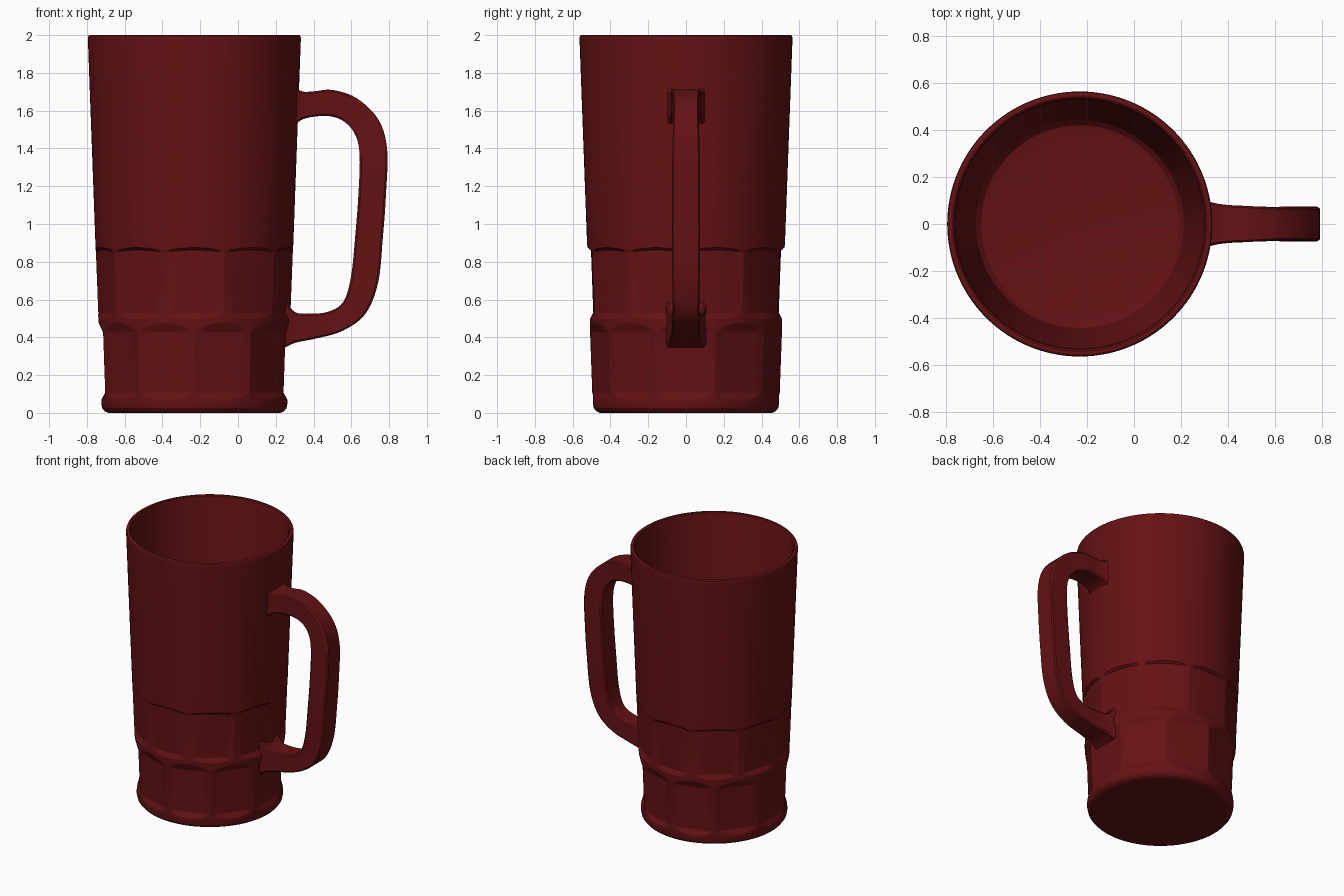
import bpy, bmesh
from math import cos, sin, pi, radians
from mathutils import Vector

CX = -0.231      # mug axis
SEG = 120        # around the mug
SIDES = 10       # facets per band

glass = bpy.data.materials.new("dark_red")
glass.diffuse_color = (0.13, 0.006, 0.007, 1)


def finish(bm, name, angle):
    bmesh.ops.recalc_face_normals(bm, faces=bm.faces)
    me = bpy.data.meshes.new(name)
    bm.to_mesh(me)
    bm.free()
    ob = bpy.data.objects.new(name, me)
    bpy.context.collection.objects.link(ob)
    me.materials.append(glass)
    bpy.ops.object.select_all(action='DESELECT')
    ob.select_set(True)
    bpy.context.view_layer.objects.active = ob
    bpy.ops.object.shade_smooth_by_angle(angle=radians(angle))
    return ob


def skin(bm, rings):
    for a, b in zip(rings, rings[1:]):
        n = len(a)
        for i in range(n):
            j = (i + 1) % n
            bm.faces.new((a[i], a[j], b[j], b[i]))
    bm.faces.new(rings[0])
    bm.faces.new(rings[-1])


# Mug body: (z, radius, facet amount, facet phase in degrees, scallop height)
rows = [
    (0.0, 0.455, 0, 0, 0), (0.008, 0.474, 0, 0, 0), (0.025, 0.488, 0, 0, 0),
    (0.05, 0.493, 0, 0, 0), (0.098, 0.492, 0, 0, -0.028),
    (0.108, 0.472, 1, 0, 0), (0.425, 0.483, 1, 0, 0),
    (0.432, 0.507, 0, 0, 0.045), (0.512, 0.509, 0, 18, -0.015),
    (0.53, 0.491, 0.7, 18, 0), (0.85, 0.503, 0.7, 18, 0.012),
    (0.857, 0.522, 0, 18, 0.018), (0.9, 0.524, 0, 0, 0),
    (1.985, 0.564, 0, 0, 0), (1.996, 0.561, 0, 0, 0), (2.0, 0.554, 0, 0, 0),
    (2.0, 0.541, 0, 0, 0), (1.995, 0.534, 0, 0, 0), (1.98, 0.53, 0, 0, 0),
    (0.17, 0.451, 0, 0, 0), (0.13, 0.442, 0, 0, 0), (0.108, 0.42, 0, 0, 0),
    (0.1, 0.38, 0, 0, 0),
]
bm = bmesh.new()
rings = []
half = pi / SIDES
for z, r, k, phase, dz in rows:
    ring = []
    for i in range(SEG):
        t = 2 * pi * i / SEG
        d = (t - radians(phase) + half) % (2 * half) - half
        rad = r * (1 + k * (1 / cos(d) - 1))
        h = z + dz * (1 - (d / half) ** 2)
        ring.append(bm.verts.new((CX + rad * cos(t), rad * sin(t), h)))
    rings.append(ring)
skin(bm, rings)
finish(bm, "mug_body", 14)

# Handle stations: outer x, outer z, inner x, inner z, half width
keys = [
    (0.298, 1.73, 0.292, 1.515, 0.105), (0.34, 1.702, 0.335, 1.55, 0.09),
    (0.40, 1.702, 0.40, 1.568, 0.081), (0.50, 1.71, 0.49, 1.57, 0.076),
    (0.63, 1.665, 0.565, 1.54, 0.068), (0.745, 1.55, 0.622, 1.47, 0.068),
    (0.79, 1.39, 0.644, 1.36, 0.072), (0.783, 1.15, 0.637, 1.15, 0.074),
    (0.767, 0.93, 0.62, 0.93, 0.075), (0.742, 0.69, 0.598, 0.72, 0.072),
    (0.675, 0.525, 0.557, 0.588, 0.07), (0.555, 0.435, 0.475, 0.535, 0.074),
    (0.41, 0.393, 0.37, 0.525, 0.08), (0.31, 0.373, 0.30, 0.535, 0.092),
    (0.245, 0.345, 0.247, 0.60, 0.108),
]


def spline(pts, steps=5):
    p = [Vector(q) for q in pts]
    p = [2 * p[0] - p[1]] + p + [2 * p[-1] - p[-2]]
    out = []
    for a, b, c, d in zip(p, p[1:], p[2:], p[3:]):
        for s in range(steps):
            t = s / steps
            out.append(0.5 * (2 * b + (c - a) * t + (2 * a - 5 * b + 4 * c - d) * t * t
                              + (3 * b - a - 3 * c + d) * t ** 3))
    return out + [p[-2]]


# Handle: rectangular section with slightly clipped corners
bm = bmesh.new()
rings = []
corners = [(0, 0.9), (0.07, 1), (0.93, 1), (1, 0.9),
           (1, -0.9), (0.93, -1), (0.07, -1), (0, -0.9)]
for ox, oz, ix, iz, w in spline(keys):
    rings.append([bm.verts.new((ox + (ix - ox) * u, w * v, oz + (iz - oz) * u))
                  for u, v in corners])
skin(bm, rings)
finish(bm, "handle", 30)
